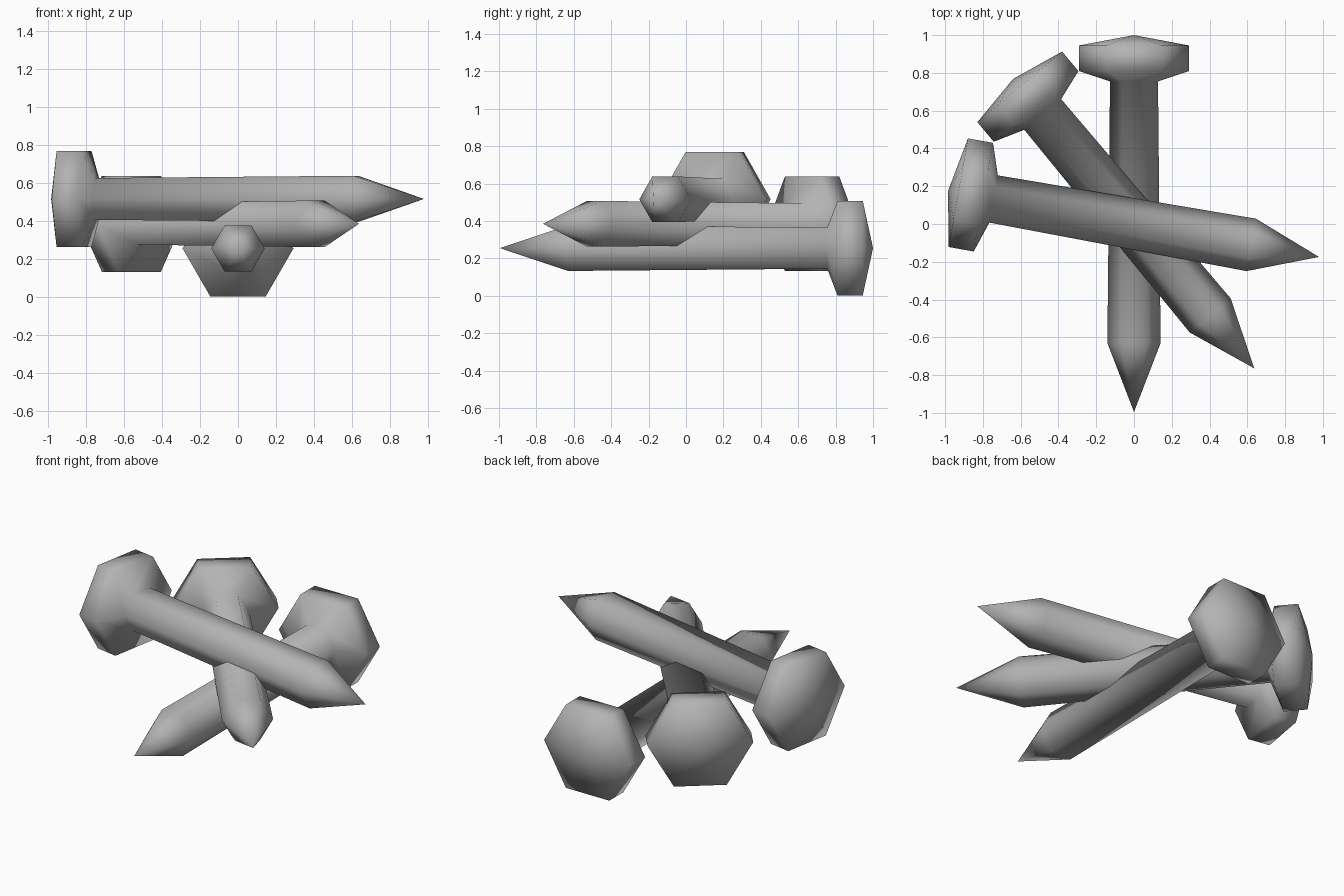
import bpy, bmesh
from math import sin, cos, pi, radians
from mathutils import Matrix

cube = bpy.data.objects.get("Cube")
if cube:
    bpy.data.objects.remove(cube, do_unlink=True)

steel = bpy.data.materials.new("grey steel")
steel.use_nodes = True
colour = (0.45, 0.45, 0.45, 1)
steel.diffuse_color = colour
steel.node_tree.nodes["Principled BSDF"].inputs["Base Color"].default_value = colour

SIDES = 6
HEAD_TOP, POINT = 1.0, -0.995
# (position along the nail, radius): head rim, head underside, neck, start of point
PROFILE = [(0.945, 0.292), (0.81, 0.292), (0.755, 0.127), (-0.63, 0.141)]


def make_nail(name, turn, height):
    bm = bmesh.new()
    rings = [[bm.verts.new((r * cos(2 * pi * i / SIDES), y, r * sin(2 * pi * i / SIDES)))
              for i in range(SIDES)] for y, r in PROFILE]
    crown = bm.verts.new((0, HEAD_TOP, 0))
    tip = bm.verts.new((0, POINT, 0))
    for i in range(SIDES):
        j = (i + 1) % SIDES
        # domed head cap, sides, sharp point
        bm.faces.new((crown, rings[0][i], rings[0][j]))
        for a, b in zip(rings, rings[1:]):
            bm.faces.new((a[i], b[i], b[j], a[j]))
        bm.faces.new((tip, rings[-1][j], rings[-1][i]))
    bmesh.ops.recalc_face_normals(bm, faces=bm.faces[:])
    for f in bm.faces:
        f.smooth = True
    bm.transform(Matrix.Translation((0, 0, height)) @ Matrix.Rotation(radians(turn), 4, 'Z'))
    mesh = bpy.data.meshes.new(name)
    bm.to_mesh(mesh)
    bm.free()
    mesh.materials.append(steel)
    obj = bpy.data.objects.new(name, mesh)
    bpy.context.collection.objects.link(obj)


# Three nails stacked in a fan
for name, turn, height in [("bottom_nail", 0, 0.255),
                           ("middle_nail", 39.8, 0.385),
                           ("top_nail", 79.9, 0.516)]:
    make_nail(name, turn, height)
